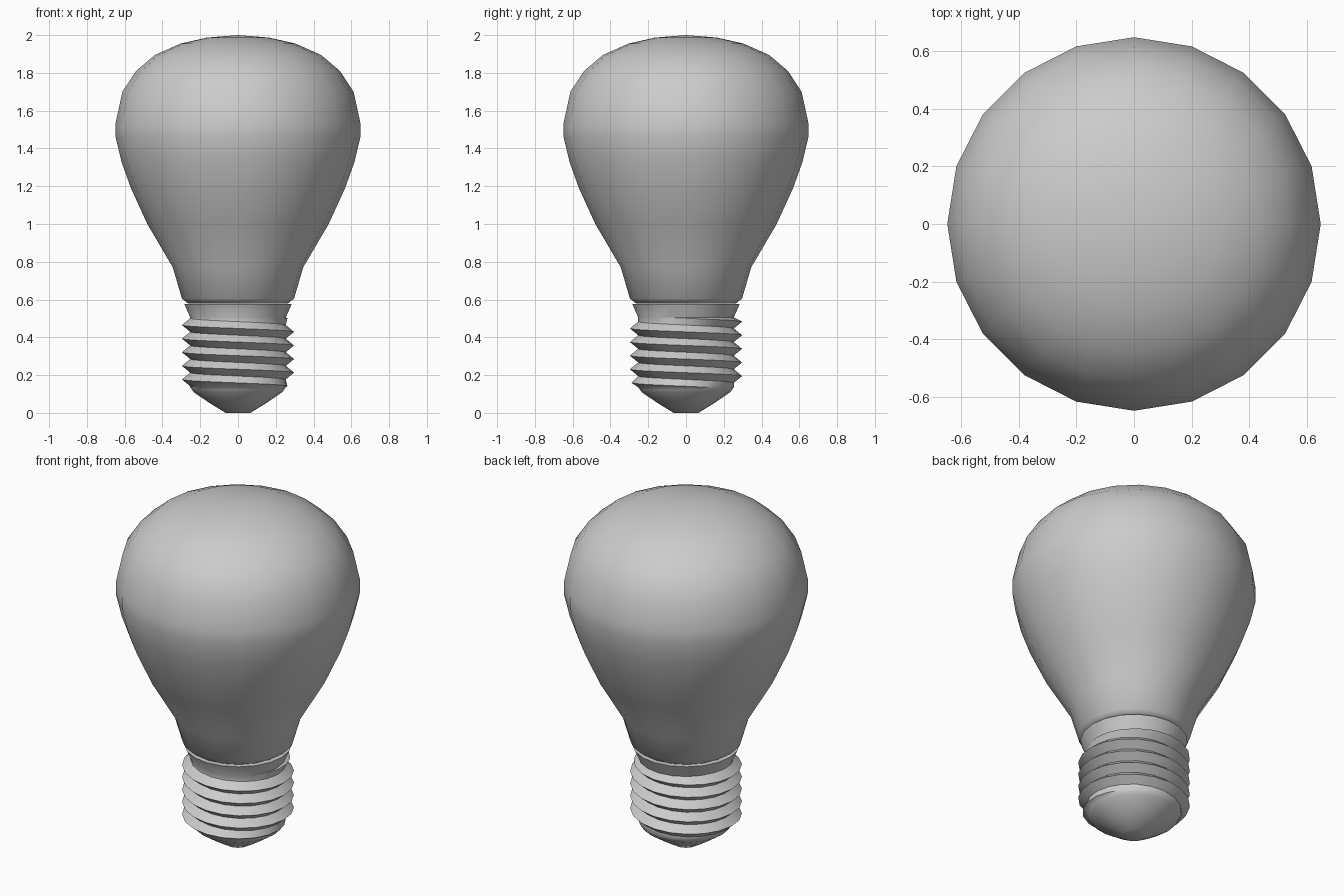
import bpy, bmesh, math

if "Cube" in bpy.data.objects:
    bpy.data.objects.remove(bpy.data.objects["Cube"])

SIDES = 20


def finish(bm, name, angle):
    bmesh.ops.remove_doubles(bm, verts=bm.verts, dist=0.0005)
    bmesh.ops.recalc_face_normals(bm, faces=bm.faces)
    mesh = bpy.data.meshes.new(name)
    bm.to_mesh(mesh)
    bm.free()
    obj = bpy.data.objects.new(name, mesh)
    bpy.context.collection.objects.link(obj)
    bpy.ops.object.select_all(action='DESELECT')
    obj.select_set(True)
    bpy.context.view_layer.objects.active = obj
    bpy.ops.object.shade_smooth_by_angle(angle=math.radians(angle))
    return obj


def grid(columns):
    # Skin a list of vertical point columns running once around the axis
    bm = bmesh.new()
    cols = [[bm.verts.new(p) for p in col] for col in columns]
    for a, b in zip(cols, cols[1:]):
        for i in range(len(a) - 1):
            bm.faces.new((a[i], b[i], b[i + 1], a[i + 1]))
    return bm


def around(theta, profile):
    return [(r * math.cos(theta), r * math.sin(theta), z) for r, z in profile]


ANGLES = [2 * math.pi * i / SIDES for i in range(SIDES + 1)]

# Glass envelope
glass = [(0, 0.58), (0.265, 0.58), (0.297, 0.605), (0.345, 0.77), (0.48, 1.0),
         (0.567, 1.19), (0.617, 1.33), (0.648, 1.46), (0.648, 1.535),
         (0.612, 1.70), (0.54, 1.81), (0.44, 1.895), (0.305, 1.955),
         (0.165, 1.987), (0, 2.0)]
finish(grid([around(t, glass) for t in ANGLES]), "glass_bulb", 40)

# Screw base: flared collar, helical thread and conical contact tip
PITCH, Z_LOW, Z_HIGH = 0.072, 0.135, 0.505
CORE, DEPTH = 0.253, 0.044


def base_profile(theta):
    prof = [(0, 0), (0.065, 0), (0.15, 0.052), (0.235, 0.11), (0.243, 0.122)]
    start = 0.465 - PITCH * (theta - math.pi) / (2 * math.pi)
    for k in range(-14, 6):
        z = min(max(start + k * PITCH / 2, Z_LOW), Z_HIGH)
        fade = min(1, (z - Z_LOW) / 0.03, (Z_HIGH - z) / 0.02)
        prof.append((CORE + (DEPTH * fade if k % 2 == 0 else 0), z))
    return prof + [(0.285, 0.577), (0, 0.577)]


finish(grid([around(t, base_profile(t)) for t in ANGLES]), "screw_base", 50)
